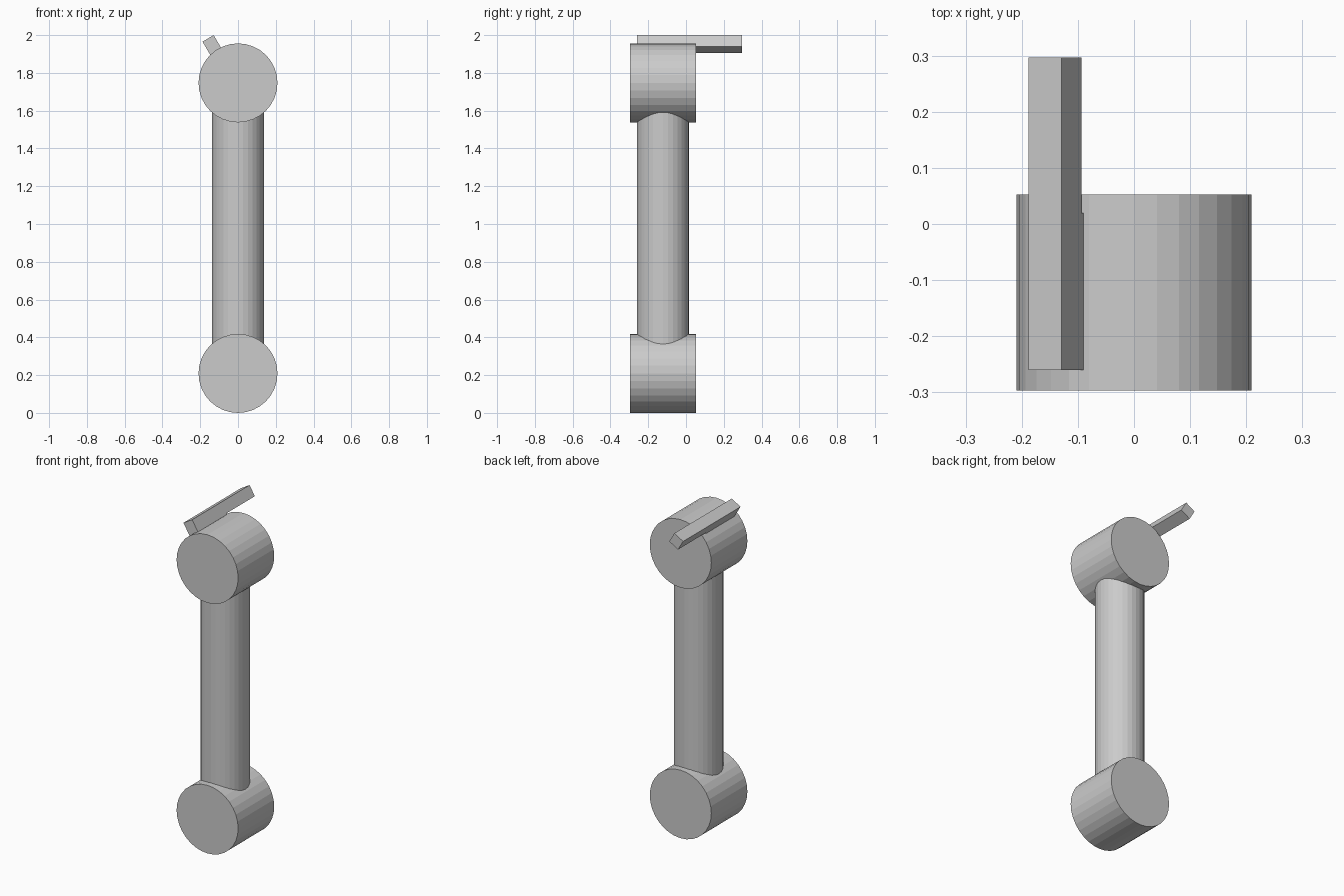
import bpy, bmesh
from math import radians, sin, cos
from mathutils import Vector

if "Cube" in bpy.data.objects:
    bpy.data.objects.remove(bpy.data.objects["Cube"])

R_HUB, R_SHAFT, Y_MID = 0.209, 0.138, -0.122
Z_LOW, Z_HIGH = 0.209, 1.747


def cylinder(name, radius, depth, loc, rot=(0, 0, 0)):
    bpy.ops.mesh.primitive_cylinder_add(vertices=32, radius=radius, depth=depth,
                                        location=loc, rotation=rot)
    bpy.context.object.name = name


# two horizontal drums joined by an upright shaft
for name, z in (("lower_drum", Z_LOW), ("upper_drum", Z_HIGH)):
    cylinder(name, R_HUB, 0.35, (0, Y_MID, z), (radians(90), 0, 0))
cylinder("shaft", R_SHAFT, Z_HIGH - Z_LOW, (0, Y_MID, (Z_LOW + Z_HIGH) / 2))

# tilted L-shaped lever: long bar to the back, foot sunk into the upper drum
a = radians(30.5)
across = Vector((cos(a), 0, sin(a)))
down = Vector((sin(a), 0, -cos(a)))
corner = Vector((-0.129, 0, 2.0))
width = 0.0685
profile = [(-0.26, 0), (0.297, 0), (0.297, 0.069), (0.02, 0.069), (0.02, 0.18), (-0.26, 0.18)]
bm = bmesh.new()
face = bm.faces.new([bm.verts.new(corner + Vector((0, y, 0)) + down * d) for y, d in profile])
geom = bmesh.ops.extrude_face_region(bm, geom=[face])["geom"]
bmesh.ops.translate(bm, vec=-across * width,
                    verts=[v for v in geom if isinstance(v, bmesh.types.BMVert)])
bmesh.ops.recalc_face_normals(bm, faces=bm.faces)
mesh = bpy.data.meshes.new("lever")
bm.to_mesh(mesh)
bm.free()
bpy.context.collection.objects.link(bpy.data.objects.new("lever", mesh))
